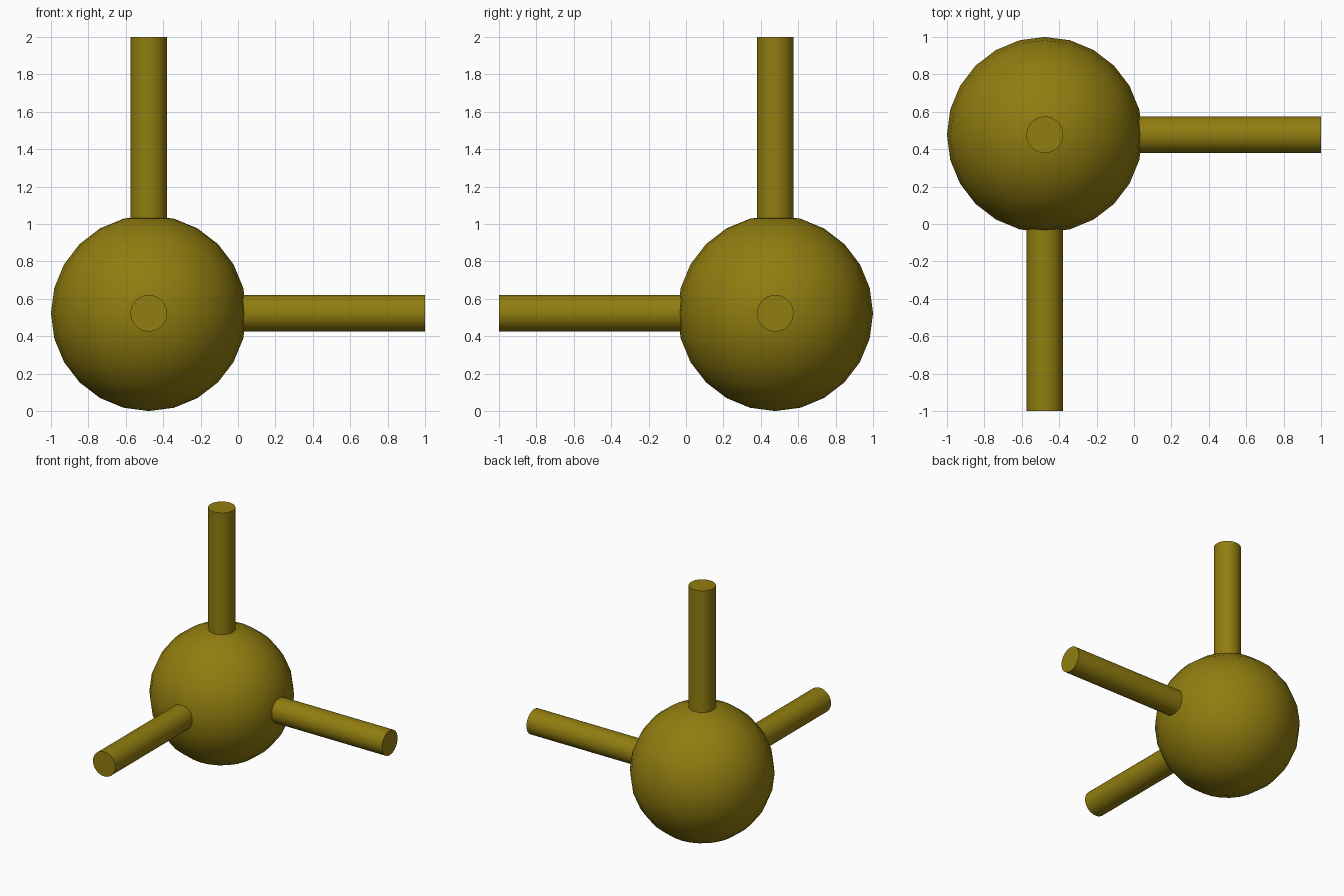
import bpy
import math
from mathutils import Vector

cube = bpy.data.objects.get("Cube")
if cube:
    bpy.data.objects.remove(cube, do_unlink=True)

# One olive colour for everything
olive = bpy.data.materials.new("olive")
olive.use_nodes = True
colour = (0.283, 0.205, 0.005, 1)
olive.diffuse_color = colour
olive.node_tree.nodes["Principled BSDF"].inputs["Base Color"].default_value = colour

CENTRE = Vector((-0.477, 0.477, 0.523))
RADIUS = 0.523
ROD_RADIUS = 0.098
REACH = 2 - RADIUS


def finish(name):
    obj = bpy.context.object
    obj.name = name
    obj.data.materials.append(olive)
    bpy.ops.object.shade_smooth_by_angle(angle=math.radians(40))


# Ball
bpy.ops.mesh.primitive_uv_sphere_add(segments=24, ring_count=12, radius=RADIUS, location=CENTRE)
finish("ball")

# Three rods at right angles, starting inside the ball
rods = {"upright_rod": (0, 0, 1), "left_rod": (1, 0, 0), "front_rod": (0, -1, 0)}
START = RADIUS * 0.8
for name, axis in rods.items():
    axis = Vector(axis)
    bpy.ops.mesh.primitive_cylinder_add(
        vertices=32, radius=ROD_RADIUS, depth=REACH - START,
        location=CENTRE + axis * (START + REACH) / 2,
        rotation=axis.to_track_quat('Z', 'Y').to_euler())
    finish(name)
